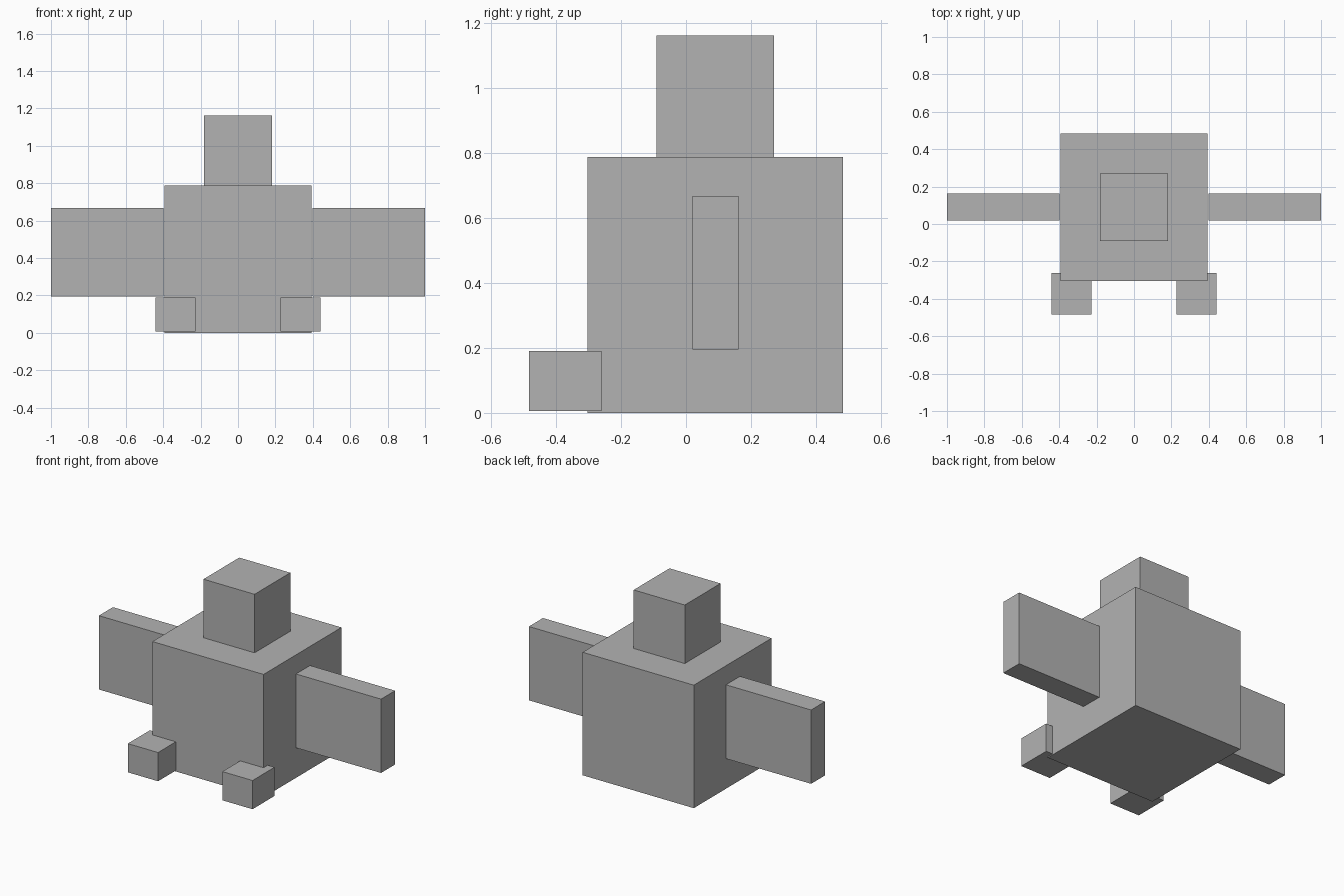
import bpy
import bmesh
from mathutils import Vector

cube = bpy.data.objects.get("Cube")
if cube:
    bpy.data.objects.remove(cube, do_unlink=True)

# Single plain grey
grey = bpy.data.materials.new("grey")
grey.use_nodes = True
colour = (0.45, 0.45, 0.45, 1)
grey.diffuse_color = colour
grey.node_tree.nodes["Principled BSDF"].inputs["Base Color"].default_value = colour


def box(name, low, high):
    """Flat-faced box between two opposite corners."""
    low, high = Vector(low), Vector(high)
    mesh = bpy.data.meshes.new(name)
    bm = bmesh.new()
    bmesh.ops.create_cube(bm, size=1)
    bmesh.ops.scale(bm, vec=high - low, verts=bm.verts)
    bm.to_mesh(mesh)
    bm.free()
    mesh.materials.append(grey)
    obj = bpy.data.objects.new(name, mesh)
    obj.location = (low + high) / 2
    bpy.context.collection.objects.link(obj)
    return obj


def box_pair(name, low, high):
    """Box on the left side (+x) and its mirror on the right."""
    box("left_" + name, low, high)
    box("right_" + name, (-high[0], *low[1:]), (-low[0], *high[1:]))


# Body and head
box("body", (-0.394, -0.304, 0), (0.394, 0.484, 0.788))
box("head", (-0.181, -0.091, 0.788), (0.181, 0.271, 1.163))

# Arms and feet
box_pair("arm", (0.397, 0.02, 0.195), (1, 0.162, 0.668))
box_pair("foot", (0.228, -0.484, 0.006), (0.442, -0.261, 0.19))
